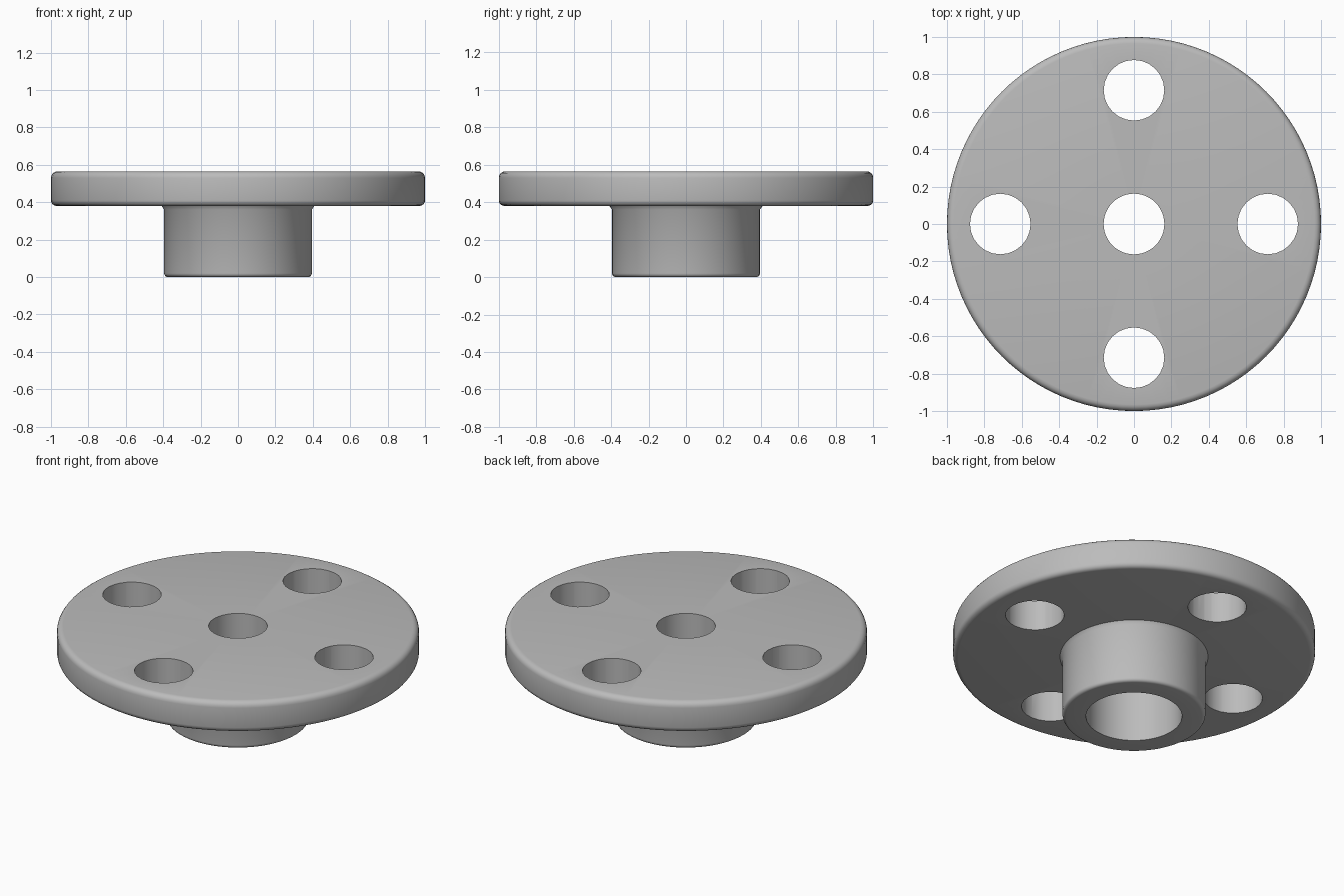
import bpy
import bmesh
from math import cos, sin, pi

cube = bpy.data.objects.get("Cube")
if cube:
    bpy.data.objects.remove(cube)

gray = bpy.data.materials.new("plain gray")
gray.use_nodes = True
color = (0.5, 0.5, 0.5, 1)
gray.diffuse_color = color
gray.node_tree.nodes["Principled BSDF"].inputs["Base Color"].default_value = color

SEGMENTS = 96
FLANGE_BOTTOM, FLANGE_TOP = 0.38, 0.565
HOLE_RADIUS, BOLT_CIRCLE = 0.162, 0.715


def link(name, bm):
    bmesh.ops.recalc_face_normals(bm, faces=bm.faces)
    mesh = bpy.data.meshes.new(name)
    bm.to_mesh(mesh)
    bm.free()
    mesh.materials.append(gray)
    obj = bpy.data.objects.new(name, mesh)
    bpy.context.collection.objects.link(obj)
    return obj


def lathe(name, profile):
    """Revolve a closed (radius, height) outline around the z axis."""
    bm = bmesh.new()
    rings = []
    for i in range(SEGMENTS):
        a = 2 * pi * i / SEGMENTS
        rings.append([bm.verts.new((r * cos(a), r * sin(a), z)) for r, z in profile])
    n = len(profile)
    for i, ring in enumerate(rings):
        following = rings[(i + 1) % SEGMENTS]
        for j in range(n):
            k = (j + 1) % n
            bm.faces.new((ring[j], following[j], following[k], ring[k]))
    return link(name, bm)


def rounded(r, z, size, upper):
    """Quarter-round outer corner, listed from bottom to top."""
    start = 0 if upper else -pi / 2
    cz = z - size if upper else z + size
    return [(r - size + size * cos(start + t * pi / 8),
             cz + size * sin(start + t * pi / 8)) for t in range(5)]


# Round flange with softened rim and centre hole
flange = lathe("flange",
               [(HOLE_RADIUS, FLANGE_BOTTOM)]
               + rounded(1.0, FLANGE_BOTTOM, 0.03, False)
               + rounded(1.0, FLANGE_TOP, 0.035, True)
               + [(HOLE_RADIUS, FLANGE_TOP)])

# Hollow hub with a wider bore and a small fillet under the flange
lathe("hub",
      [(0.265, 0.0)]
      + rounded(0.395, 0.0, 0.02, False)
      + [(0.395, 0.36), (0.41, FLANGE_BOTTOM + 0.002), (0.265, FLANGE_BOTTOM + 0.002)])

# Four bolt holes through the flange
bm = bmesh.new()
for i in range(4):
    a = i * pi / 2
    made = bmesh.ops.create_cone(bm, cap_ends=True, segments=24, depth=0.6,
                                 radius1=HOLE_RADIUS, radius2=HOLE_RADIUS)
    bmesh.ops.translate(bm, verts=made["verts"],
                        vec=(BOLT_CIRCLE * cos(a), BOLT_CIRCLE * sin(a), 0.47))
cutter = link("bolt_hole_cutter", bm)
cutter.hide_render = True
cut = flange.modifiers.new("bolt holes", "BOOLEAN")
cut.operation = "DIFFERENCE"
cut.solver = "EXACT"
cut.object = cutter

# Bake the holes, then drop the cutter
bpy.context.view_layer.update()
evaluated = flange.evaluated_get(bpy.context.evaluated_depsgraph_get())
baked = bpy.data.meshes.new_from_object(evaluated)
flange.modifiers.clear()
flange.data = baked
bpy.data.objects.remove(cutter)

# Smooth rims with crisp edges
for obj in bpy.context.scene.objects:
    obj.select_set(obj.name in ("flange", "hub"))
bpy.context.view_layer.objects.active = flange
bpy.ops.object.shade_smooth_by_angle(angle=0.6)
